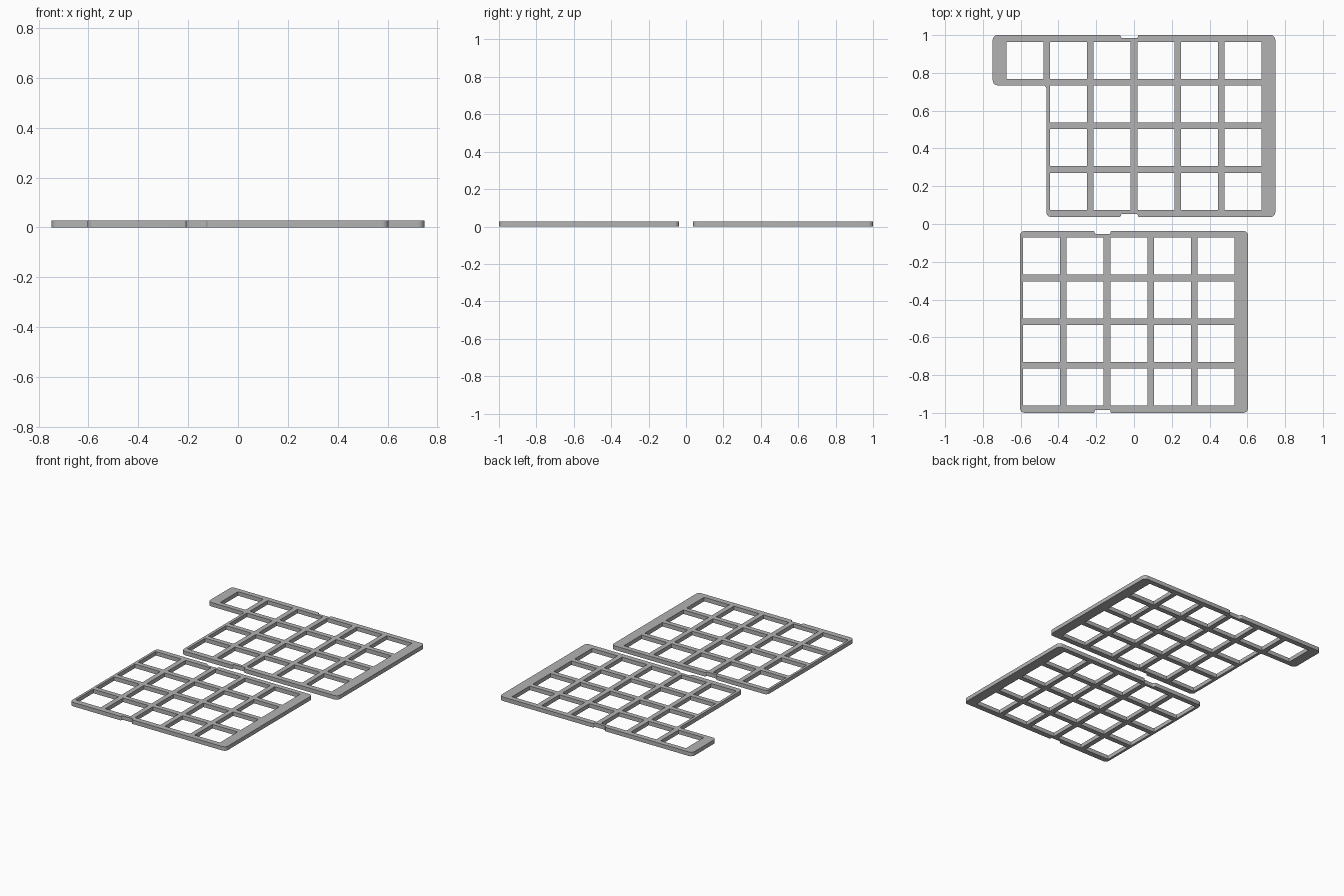
import bpy, math
from mathutils import Vector

if "Cube" in bpy.data.objects:
    bpy.data.objects.remove(bpy.data.objects["Cube"])

THICK = 0.028   # plate thickness
PITCH = 0.2308  # spacing of the openings
HOLE = 0.196    # side of an opening

grey = bpy.data.materials.new("mid grey")
grey.diffuse_color = (0.45, 0.45, 0.45, 1)
grey.use_nodes = True
grey.node_tree.nodes["Principled BSDF"].inputs["Base Color"].default_value = grey.diffuse_color


def rounded(corners, steps=6):
    """Outline from (x, y, radius) corners, each replaced by a fillet arc."""
    out = []
    n = len(corners)
    for i, (x, y, r) in enumerate(corners):
        p = Vector((x, y))
        a = (Vector(corners[i - 1][:2]) - p).normalized() * r
        b = (Vector(corners[(i + 1) % n][:2]) - p).normalized() * r
        centre = p + a + b
        for k in range(steps + 1):
            t = k / steps * math.pi / 2
            out.append(centre - b * math.cos(t) - a * math.sin(t))
    return out


def notch(x0, x1, y, depth):
    """Shallow cut in an edge, running from x0 to x1."""
    r = abs(depth) * 0.48
    return [(x0, y, r), (x0, y + depth, r), (x1, y + depth, r), (x1, y, r)]


def plate(name, outline, holes):
    """Flat plate with square openings, from a filled and extruded curve."""
    cu = bpy.data.curves.new(name, 'CURVE')
    cu.dimensions = '2D'
    cu.fill_mode = 'BOTH'
    cu.extrude = THICK / 2
    h = HOLE / 2
    loops = [rounded(outline)]
    loops += [[(x - h, y - h), (x + h, y - h), (x + h, y + h), (x - h, y + h)] for x, y in holes]
    for loop in loops:
        s = cu.splines.new('POLY')
        s.points.add(len(loop) - 1)
        for pt, co in zip(s.points, loop):
            pt.co = (co[0], co[1], 0, 1)
        s.use_cyclic_u = True
    cu.materials.append(grey)
    ob = bpy.data.objects.new(name, cu)
    ob.location.z = THICK / 2
    bpy.context.collection.objects.link(ob)
    bpy.ops.object.select_all(action='DESELECT')
    ob.select_set(True)
    bpy.context.view_layer.objects.active = ob
    bpy.ops.object.convert(target='MESH')
    bpy.ops.object.shade_smooth_by_angle(angle=math.radians(30))


R = 0.026
MID = 0.5195
rows = [(j - 1.5) * PITCH for j in range(4)]

# rear plate: five columns plus one extra opening on the left arm
holes = [((i - 2.5) * PITCH, MID + y) for i in range(1, 6) for y in rows]
holes.append((-2.5 * PITCH, MID + rows[3]))
plate("rear_plate",
      [(-0.464, 0.037, R)] + notch(-0.07, 0.02, 0.037, 0.016)
      + [(0.748, 0.037, R), (0.748, 1.0, R)] + notch(0.02, -0.07, 1.0, -0.016)
      + [(-0.748, 1.0, R), (-0.748, 0.734, R), (-0.464, 0.734, 0.018)], holes)

# front plate: regular five by four grid
holes = [(-0.489 + i * PITCH, -MID + 0.003 + y) for i in range(5) for y in rows]
plate("front_plate",
      [(-0.604, -1.0, R)] + notch(-0.208, -0.125, -1.0, 0.016)
      + [(0.604, -1.0, R), (0.604, -0.037, R)] + notch(-0.125, -0.208, -0.037, -0.016)
      + [(-0.604, -0.037, R)], holes)
